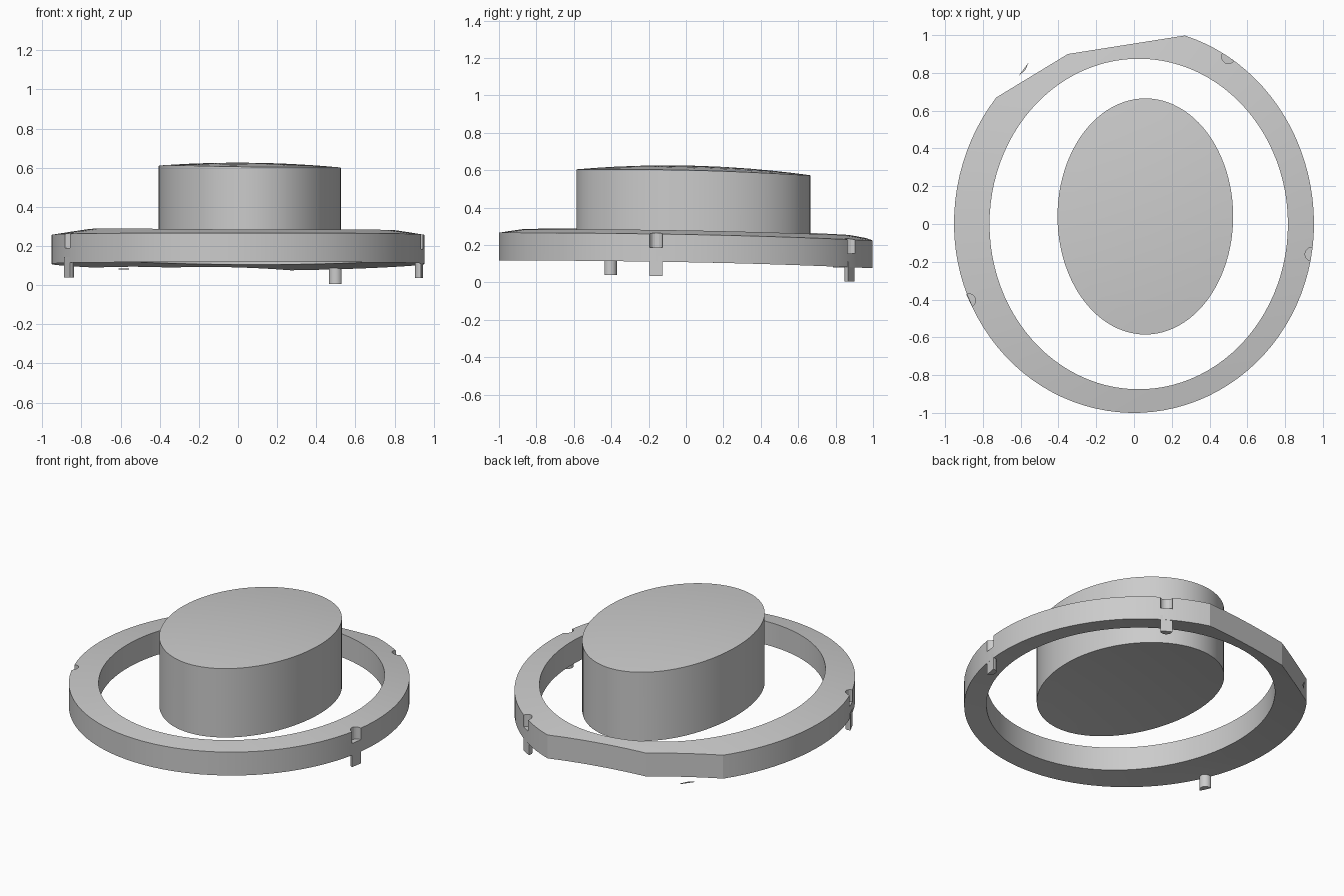
import bpy, bmesh, math
from mathutils import Vector

cube = bpy.data.objects.get("Cube")
if cube:
    bpy.data.objects.remove(cube, do_unlink=True)

grey = bpy.data.materials.new("plain grey")
grey.use_nodes = True
grey.diffuse_color = (0.6, 0.6, 0.6, 1)
grey.node_tree.nodes["Principled BSDF"].inputs["Base Color"].default_value = (0.6, 0.6, 0.6, 1)

TOP_RING, TOP_DRUM, BOTTOM = 0.338, 0.625, 0.19


def dome(p, base):
    """Point on the gently domed, slightly tilted sheet with its crown at base."""
    x, y = p[0], p[1]
    return (x, y, base - 0.018 * y - 0.09 * (x * x + y * y))


def finish(bm, name):
    bmesh.ops.recalc_face_normals(bm, faces=bm.faces)
    mesh = bpy.data.meshes.new(name)
    bm.to_mesh(mesh)
    bm.free()
    mesh.materials.append(grey)
    obj = bpy.data.objects.new(name, mesh)
    bpy.context.collection.objects.link(obj)
    return obj


def loft(bm, loops, closed=False):
    """Quads between successive closed loops of points."""
    rows = [[bm.verts.new(p) for p in loop] for loop in loops]
    pairs = list(zip(rows, rows[1:]))
    if closed:
        pairs.append((rows[-1], rows[0]))
    for a, b in pairs:
        n = len(a)
        for i in range(n):
            j = (i + 1) % n
            bm.faces.new((a[i], a[j], b[j], b[i]))
    return rows


def smooth(obj):
    bpy.ops.object.select_all(action='DESELECT')
    obj.select_set(True)
    bpy.context.view_layer.objects.active = obj
    bpy.ops.object.shade_smooth_by_angle(angle=math.radians(10))


def ellipse(t, cx, cy, rx, ry):
    return Vector((cx + rx * math.cos(t), cy + ry * math.sin(t)))


def rim(t):
    return ellipse(t, 0, 0, 0.953, 1.04 if math.sin(t) > 0 else 1.0)


# Ring outline: an oval with two straight cuts at the back
t1, t2, t3 = math.radians(73.6), math.radians(110), math.radians(139.9)
corner = Vector((-0.35, 0.90))
samples = []
for ta, tb, pa, pb in ((t1, t2, rim(t1), corner), (t2, t3, corner, rim(t3))):
    for i in range(10):
        f = i / 10
        samples.append((ta + (tb - ta) * f, pa.lerp(pb, f)))
for i in range(80):
    t = t3 + (t1 + math.tau - t3) * i / 80
    samples.append((t, rim(t)))
outer = [p for t, p in samples]
inner = [ellipse(t, 0.025, 0, 0.79, 0.875) for t, p in samples]
middle = [a.lerp(b, 0.5) for a, b in zip(inner, outer)]
bm = bmesh.new()
loft(bm, [[dome(p, TOP_RING) for p in loop] for loop in (inner, middle, outer)]
     + [[dome(p, BOTTOM) for p in loop] for loop in (outer, middle, inner)], closed=True)
ring = finish(bm, "ring")

# Oval drum with domed top and hollowed underside
bm = bmesh.new()
sizes = [0.1, 0.3, 0.5, 0.7, 0.85, 1]


def drum_loop(s, base):
    return [dome(ellipse(math.tau * i / 96, 0.06, 0.04, 0.465 * s, 0.625 * s), base)
            for i in range(96)]


rows = loft(bm, [drum_loop(s, TOP_DRUM) for s in sizes]
            + [drum_loop(s, BOTTOM) for s in reversed(sizes)])
bm.faces.new(rows[0])
bm.faces.new(rows[-1])
smooth(finish(bm, "drum"))


# Half-round pegs below the rim, with matching sockets cut above
def post(name, x, y, z0, z1, radius, sweep):
    inward = math.atan2(-y, -x)
    bm = bmesh.new()
    steps = 20
    count = steps if sweep == math.tau else steps + 1
    arc = [(inward - sweep / 2 + sweep * i / steps) for i in range(count)]
    rows = loft(bm, [[(x + radius * math.cos(a), y + radius * math.sin(a), z) for a in arc]
                     for z in (z0, z1)])
    bm.faces.new(rows[0])
    bm.faces.new(rows[1])
    return finish(bm, name)


def cut(cutter):
    cutter.hide_render = True
    mod = ring.modifiers.new("socket", 'BOOLEAN')
    mod.operation = 'DIFFERENCE'
    mod.solver = 'EXACT'
    mod.object = cutter
    bpy.context.view_layer.objects.active = ring
    bpy.ops.object.modifier_apply(modifier=mod.name)
    bpy.data.objects.remove(cutter, do_unlink=True)


for name, x, y in (("right", -0.875, -0.405), ("left", 0.942, -0.16), ("back", 0.5, 0.885)):
    low = dome((x, y), BOTTOM)[2]
    cut(post("socket_cutter", x, y, low + 0.075, low + 0.3, 0.036, math.tau))
    smooth(post(name + "_peg", x * 0.998, y * 0.998, low - 0.075, low + 0.03, 0.035, math.pi))

# Small nick at the end of the straight cut, and the thin loose chip beside it
cut(post("nick_cutter", -0.705, 0.71, 0.0, 0.12, 0.022, math.tau))
smooth(ring)
bm = bmesh.new()
chip_outline = [(-0.61, 0.785), (-0.575, 0.815), (-0.558, 0.855)]
rows = loft(bm, [[(x, y, z) for x, y in chip_outline] for z in (0.08, 0.084)])
for row in rows:
    bm.faces.new(row)
finish(bm, "chip")
